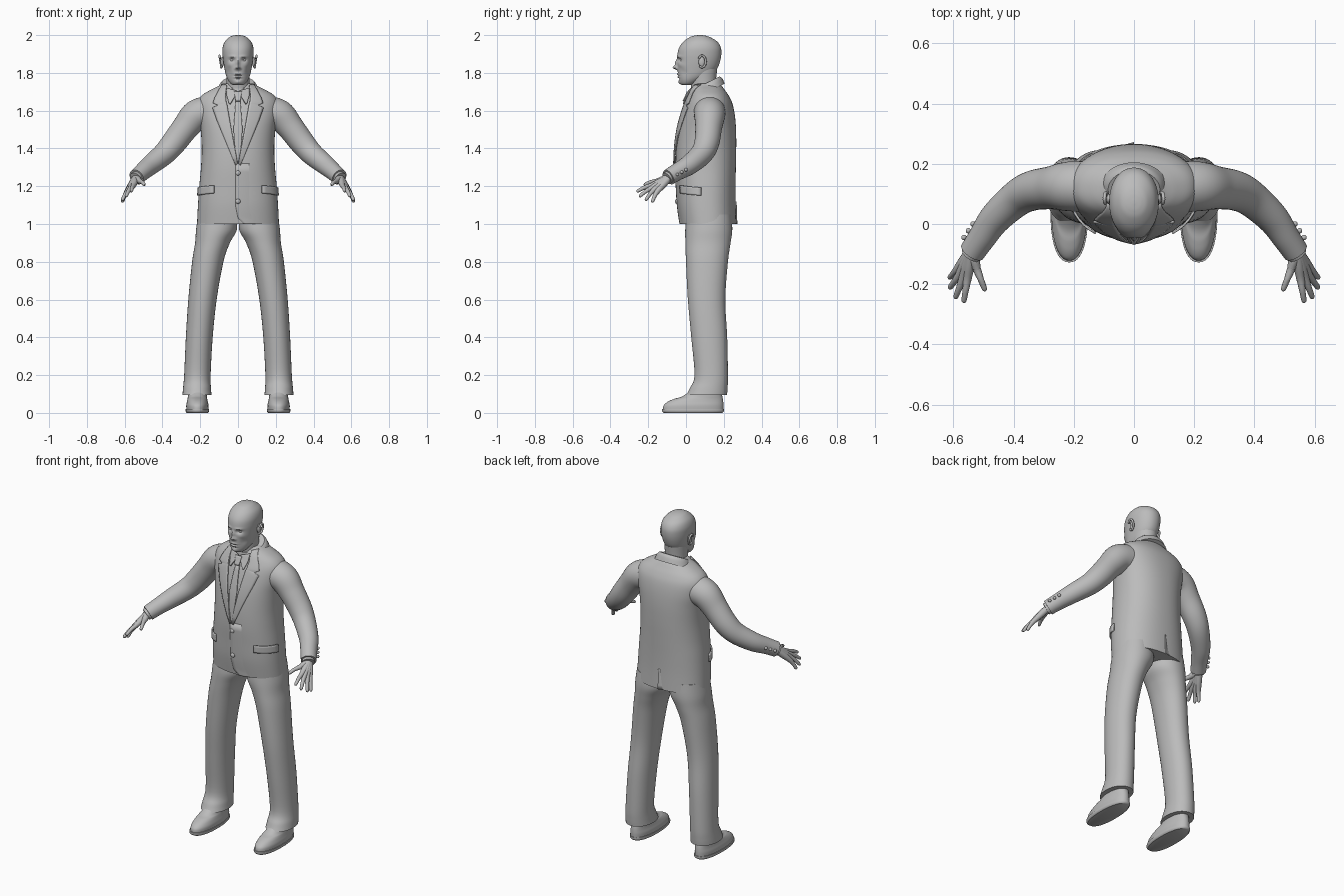
import bpy, bmesh, math
from mathutils import Vector
from mathutils.bvhtree import BVHTree

cube = bpy.data.objects.get("Cube")
if cube:
    bpy.data.objects.remove(cube, do_unlink=True)

grey = bpy.data.materials.new("plain_grey")
grey.use_nodes = True
grey.diffuse_color = (0.5, 0.5, 0.5, 1)
grey.node_tree.nodes["Principled BSDF"].inputs["Base Color"].default_value = (0.5, 0.5, 0.5, 1)
parts = []


def finish(name, bm, mirror=False, recalc=True):
    if recalc:
        bmesh.ops.recalc_face_normals(bm, faces=bm.faces)
    mesh = bpy.data.meshes.new(name)
    bm.to_mesh(mesh)
    bm.free()
    mesh.materials.append(grey)
    obj = bpy.data.objects.new(name, mesh)
    bpy.context.collection.objects.link(obj)
    if mirror:
        m = obj.modifiers.new("mirror", 'MIRROR')
        m.use_mirror_merge = False
    parts.append(obj)
    return obj


def spline(pts, sub):
    """Catmull-Rom through tuples of any length."""
    out = []
    for i in range(len(pts) - 1):
        a, b, c, d = pts[max(i - 1, 0)], pts[i], pts[i + 1], pts[min(i + 2, len(pts) - 1)]
        for s in range(sub):
            t = s / sub
            out.append([0.5 * (2 * q + (r - p) * t + (2 * p - 5 * q + 4 * r - w) * t * t
                               + (3 * q - p - 3 * r + w) * t ** 3)
                        for p, q, r, w in zip(a, b, c, d)])
    return out + [list(pts[-1])]


def skin(rings, caps=True, closed=True):
    bm = bmesh.new()
    vs = [[bm.verts.new(p) for p in r] for r in rings]
    n = len(vs[0])
    for a, b in zip(vs, vs[1:]):
        for i in range(n if closed else n - 1):
            j = (i + 1) % n
            bm.faces.new((a[i], a[j], b[j], b[i]))
    if caps and closed:
        bm.faces.new(vs[0])
        bm.faces.new(vs[-1])
    return bm


def loft(rows, seg=48, sub=5, power=2.0):
    """Stacked rounded sections given as z, centre x, half width, front y, back y."""
    rings = []
    for z, cx, rx, yf, yb in spline(rows, sub):
        ring = []
        for i in range(seg):
            a = 2 * math.pi * i / seg
            s, c = math.sin(a), math.cos(a)
            ring.append(Vector((cx + rx * math.copysign(abs(s) ** (2 / power), s),
                                (yf + yb) / 2 - (yb - yf) / 2 * math.copysign(abs(c) ** (2 / power), c), z)))
        rings.append(ring)
    return skin(rings)


def sweep(name, pts, seg=20, sub=6):
    """Tube through x, y, z, radius, mirrored to both sides."""
    path = spline(pts, sub)
    pos = [Vector(p[:3]) for p in path]
    rings = []
    for i, p in enumerate(path):
        t = (pos[min(i + 1, len(pos) - 1)] - pos[max(i - 1, 0)]).normalized()
        u = t.cross(Vector((0.3, 1, 0.2))).normalized()
        v = t.cross(u)
        rings.append([pos[i] + p[3] * (u * math.cos(k * math.tau / seg) + v * math.sin(k * math.tau / seg))
                      for k in range(seg)])
    return finish(name, skin(rings), True)


def ball(name, loc, scale, mirror=False):
    bm = bmesh.new()
    bmesh.ops.create_uvsphere(bm, u_segments=20, v_segments=12, radius=1)
    for v in bm.verts:
        v.co = Vector(a * b for a, b in zip(v.co, scale)) + Vector(loc)
    return finish(name, bm, mirror)


# Jacket body
torso = loft([(1.0, 0, .217, -.03, .265), (1.1, 0, .212, -.044, .262), (1.2, 0, .205, -.05, .262),
              (1.3, 0, .196, -.055, .264), (1.4, 0, .192, -.052, .266), (1.5, 0, .198, -.04, .265),
              (1.58, 0, .212, -.02, .258), (1.64, 0, .214, 0, .245), (1.68, 0, .192, .018, .226),
              (1.71, 0, .145, .03, .205), (1.73, 0, .105, .04, .19), (1.745, 0, .08, .05, .175)],
             seg=72, power=2.25)
surface = BVHTree.FromBMesh(torso)
finish("jacket_body", torso)


def panel(name, rows, lift, thick=.004, radial=False, mirror=True, cols=6, sub=5):
    """Strip laid over the jacket; each row runs between two (x or angle, z) points."""
    grid = []
    for r, s in zip(rows, rows[1:] + rows[-1:]):
        for k in range(sub if r is not s else 1):
            a = [p + (q - p) * k / sub for p, q in zip(r, s)]
            line = []
            for c in range(cols + 1):
                f = c / cols
                h, z = a[0] + (a[2] - a[0]) * f, a[1] + (a[3] - a[1]) * f
                if radial:
                    d = Vector((-math.sin(math.radians(h)), math.cos(math.radians(h)), 0))
                    start = Vector((0, .11, z)) - d
                else:
                    d, start = Vector((0, 1, 0)), Vector((h, -1, z))
                hit = surface.ray_cast(start, d)[0] or Vector((h, .08, z))
                line.append(hit - d * (lift[0] + (lift[1] - lift[0]) * f))
            grid.append(line)
    obj = finish(name, skin(grid, False, False), mirror)
    m = obj.modifiers.new("thickness", 'SOLIDIFY')
    m.thickness, m.offset = thick, 0
    return obj


# Jacket details
panel("lapels", [(.06, 1.735, .085, 1.738), (.066, 1.68, .122, 1.67), (.062, 1.645, .132, 1.64),
                 (.061, 1.64, .105, 1.628), (.058, 1.635, .135, 1.615), (.042, 1.54, .112, 1.55),
                 (.002, 1.32, .012, 1.31)], (.010, .005), .006)
panel("jacket_front_edge", [(-.012, 1.32, .09, 1.32), (-.014, 1.1, .09, 1.1), (.0, 1.03, .1, 1.03),
                            (.03, 1.0, .12, 1.0)], (.003, -.004), mirror=False)
panel("pocket_flaps", [(42, 1.205, 82, 1.193), (42, 1.163, 82, 1.15)], (.006, .006), .008, radial=True)
panel("back_vent", [(180, 1.12, 183, 1.12), (180, 1.0, 192, 1.0)], (.005, -.003), radial=True, mirror=False)
for z, y in ((1.27, -.057), (1.12, -.05)):
    ball("front_button", (0, y, z), (.013, .008, .013))

# Shirt collar and jacket collar, both sloping down to the front
for name, rows, slope in (
        ("shirt_collar", [(1.67, 0, .078, .022, .175), (1.71, 0, .074, .022, .168), (1.742, 0, .069, .026, .162)], .35),
        ("jacket_collar", [(1.69, 0, .112, .04, .205), (1.725, 0, .098, .045, .192), (1.742, 0, .086, .05, .178)], .5)):
    bm = loft(rows)
    for v in bm.verts:
        v.co.z += (v.co.y - .1) * slope
    finish(name, bm)
panel("collar_wings", [(.008, 1.705, .06, 1.72), (.014, 1.68, .06, 1.68), (.04, 1.635, .046, 1.635)],
      (.014, .01), .006)

# Tie
panel("tie_knot", [(-.02, 1.70, .02, 1.70), (-.013, 1.65, .013, 1.65)], (.016, .016), .012, mirror=False)
panel("tie_blade", [(-.012, 1.655, .012, 1.655), (-.024, 1.5, .024, 1.5), (-.016, 1.4, .016, 1.4),
                    (-.002, 1.325, .002, 1.325)], (.006, .006), .006, mirror=False)

# Sleeves, cuffs and cuff buttons
sweep("sleeves", [(.15, .125, 1.595, .085), (.22, .125, 1.575, .082), (.278, .12, 1.511, .071),
                  (.34, .11, 1.43, .066), (.391, .083, 1.372, .06), (.46, .02, 1.315, .053),
                  (.505, -.045, 1.277, .046), (.537, -.092, 1.248, .043)], seg=36)
sweep("shirt_cuffs", [(.52, -.07, 1.262, .034), (.543, -.102, 1.241, .034)])
for t in (0, .5, 1):
    ball("cuff_button", (.565 - .03 * t, -.045 + .045 * t, 1.262 + .025 * t), (.009, .009, .009), True)

# Hands: each digit runs from the wrist through its knuckle to its tip
digits = {"index_fingers": ((.553, -.18, 1.205), (.566, -.262, 1.172)),
          "middle_fingers": ((.568, -.178, 1.193), (.594, -.248, 1.145)),
          "ring_fingers": ((.58, -.168, 1.182), (.614, -.215, 1.125)),
          "little_fingers": ((.588, -.152, 1.172), (.614, -.18, 1.115)),
          "thumbs": ((.522, -.15, 1.228), (.494, -.223, 1.208))}
wrist = Vector((.54, -.09, 1.245))
for name, (knuckle, tip) in digits.items():
    k, e = Vector(knuckle), Vector(tip)
    start = wrist.lerp(k, .1)
    mid = k.lerp(e, .5) + Vector((0, 0, .004))
    sweep(name, [(*start, .02), (*wrist.lerp(k, .55), .018), (*k, .014), (*mid, .0105),
                 (*k.lerp(e, .9), .0085), (*e, .003)], seg=14)

# Trousers
finish("trouser_legs", loft([(1.05, .11, .1, .005, .24), (.97, .114, .108, -.004, .245), (.9, .135, .092, -.003, .236),
                             (.8, .16, .083, 0, .222), (.6, .188, .075, .01, .208), (.4, .205, .071, .028, .218),
                             (.2, .215, .07, .045, .222), (.13, .217, .074, .02, .22), (.095, .217, .077, .003, .217)],
                            power=2.1), True)

# Shoes
finish("shoe_soles", loft([(0, .215, .056, -.118, .192), (.008, .215, .062, -.127, .2), (.02, .215, .062, -.127, .2)],
                          sub=2, power=2.3), True)
finish("shoe_uppers", loft([(.015, .215, .058, -.122, .197), (.04, .215, .059, -.118, .198), (.06, .215, .055, -.095, .197),
                            (.075, .215, .052, -.06, .195), (.09, .215, .05, -.015, .192), (.14, .215, .047, .05, .185)],
                           power=2.2), True)

# Neck
finish("neck", loft([(1.66, 0, .064, .03, .165), (1.74, 0, .061, .025, .158), (1.82, 0, .064, .01, .165)]))

# Head, with the face shaped by soft bumps: x, z, spread x, spread z, push in y
head = loft([(1.735, 0, .022, -.018, .025), (1.742, 0, .038, -.03, .05), (1.76, 0, .052, -.037, .085),
             (1.785, 0, .063, -.041, .13), (1.82, 0, .071, -.045, .163), (1.86, 0, .078, -.046, .18),
             (1.9, 0, .082, -.045, .187), (1.935, 0, .081, -.036, .184), (1.965, 0, .07, -.014, .166),
             (1.988, 0, .047, .018, .13), (1.997, 0, .027, .043, .103), (2.0, 0, .006, .066, .08)],
            seg=96, sub=8, power=2.1)
bumps = [(0, 1.828, .009, .010, -.024), (0, 1.852, .008, .018, -.013), (.012, 1.823, .006, .006, -.008),
         (.031, 1.868, .014, .009, .013), (.03, 1.886, .02, .006, -.005), (.045, 1.842, .014, .012, -.004),
         (0, 1.793, .018, .004, -.007), (0, 1.778, .016, .004, -.007), (0, 1.786, .022, .002, .004),
         (0, 1.768, .018, .004, .004), (0, 1.75, .016, .009, -.006), (.05, 1.805, .012, .018, .005)]
for v in head.verts:
    if v.co.y < .05:
        x, z = abs(v.co.x), v.co.z
        v.co.y += sum(d * math.exp(-((x - bx) / sx) ** 2 - ((z - bz) / sz) ** 2) for bx, bz, sx, sz, d in bumps)
finish("head", head)
ball("eyes", (.031, -.016, 1.868), (.014, .014, .011), True)

# Ears: an inner bowl with a raised rim
ball("ear_bowls", (.083, .083, 1.858), (.009, .017, .027), True)
rim = []
for i in range(15):
    a = math.radians(-130 + 20 * i)
    rim.append((.093 + .005 * math.sin(a), .085 + .019 * math.cos(a), 1.86 + .031 * math.sin(a), .006))
sweep("ear_rims", rim, seg=10, sub=2)

# Smooth shading with crisp edges
bpy.ops.object.select_all(action='DESELECT')
for o in parts:
    o.select_set(True)
bpy.context.view_layer.objects.active = parts[0]
bpy.ops.object.shade_smooth_by_angle(angle=math.radians(40))
